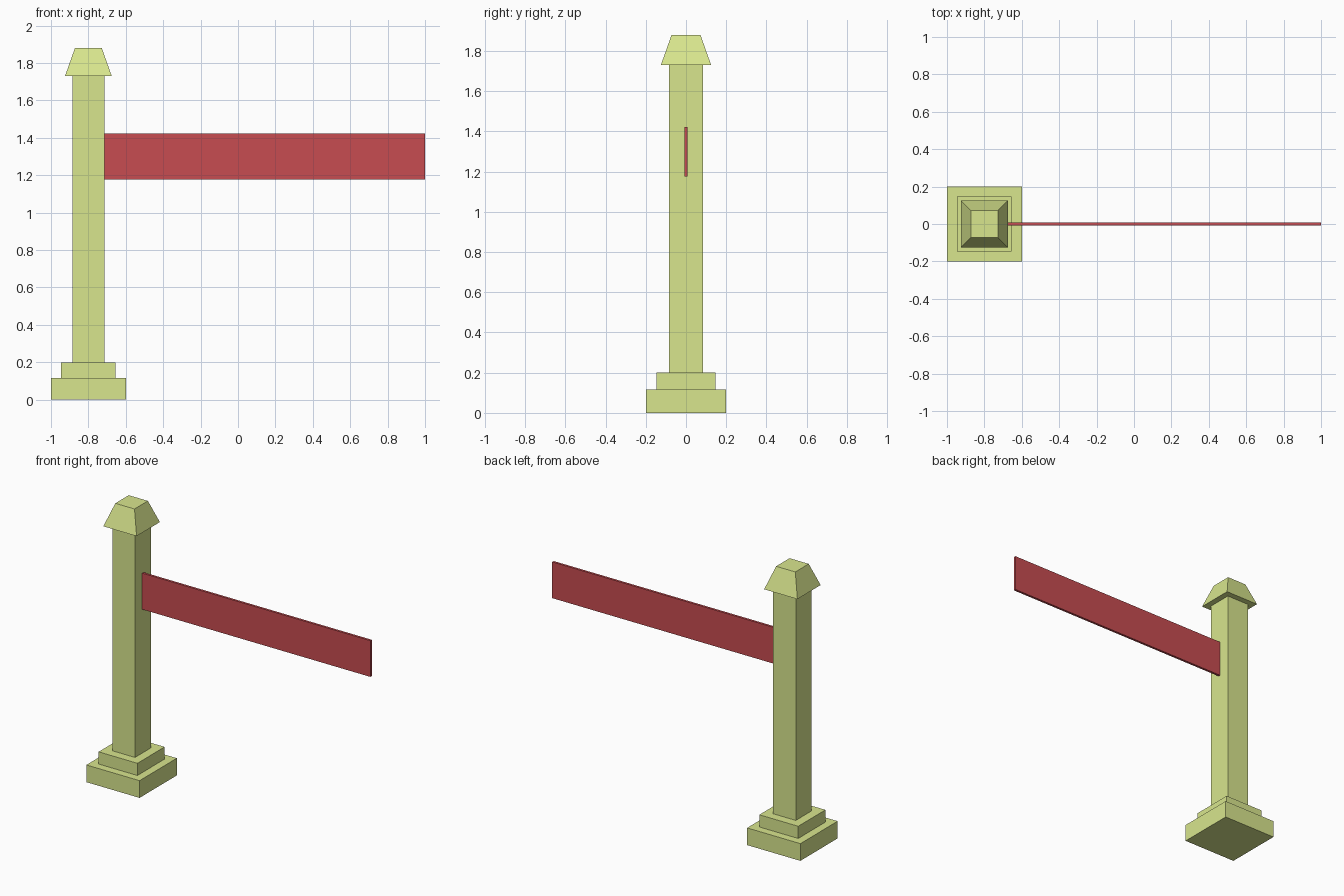
import bpy
import bmesh

if "Cube" in bpy.data.objects:
    bpy.data.objects.remove(bpy.data.objects["Cube"])

POST_X = -0.8


def material(name, rgb):
    mat = bpy.data.materials.new(name)
    mat.diffuse_color = (*rgb, 1.0)
    mat.use_nodes = True
    mat.node_tree.nodes["Principled BSDF"].inputs["Base Color"].default_value = mat.diffuse_color
    return mat


def block(name, x, z0, z1, bottom, top, mat):
    """Four-sided block from z0 to z1; bottom and top are (half_x, half_y)."""
    bm = bmesh.new()
    bmesh.ops.create_cube(bm, size=2.0)
    for v in bm.verts:
        hx, hy = top if v.co.z > 0 else bottom
        v.co = (v.co.x * hx, v.co.y * hy, z1 if v.co.z > 0 else z0)
    mesh = bpy.data.meshes.new(name)
    bm.to_mesh(mesh)
    bm.free()
    mesh.materials.append(mat)
    obj = bpy.data.objects.new(name, mesh)
    obj.location.x = x
    bpy.context.collection.objects.link(obj)
    return obj


post_mat = material("pale_green", (0.69, 0.79, 0.27))
belt_mat = material("red", (0.57, 0.072, 0.082))

# Stepped base, shaft and tapered cap: name, z0, z1, half width below and above
for name, z0, z1, low, high in (
    ("base_plinth", 0.0, 0.117, 0.2, 0.2),
    ("base_step", 0.117, 0.2, 0.146, 0.146),
    ("post_shaft", 0.2, 1.73, 0.085, 0.085),
    ("post_cap", 1.73, 1.88, 0.125, 0.072),
):
    block(name, POST_X, z0, z1, (low, low), (high, high), post_mat)

# Barrier belt reaching from the shaft face to x = 1
belt_start, belt_end = POST_X + 0.085, 1.0
half = ((belt_end - belt_start) / 2, 0.008)
block("barrier_belt", (belt_start + belt_end) / 2, 1.177, 1.423, half, half, belt_mat)
